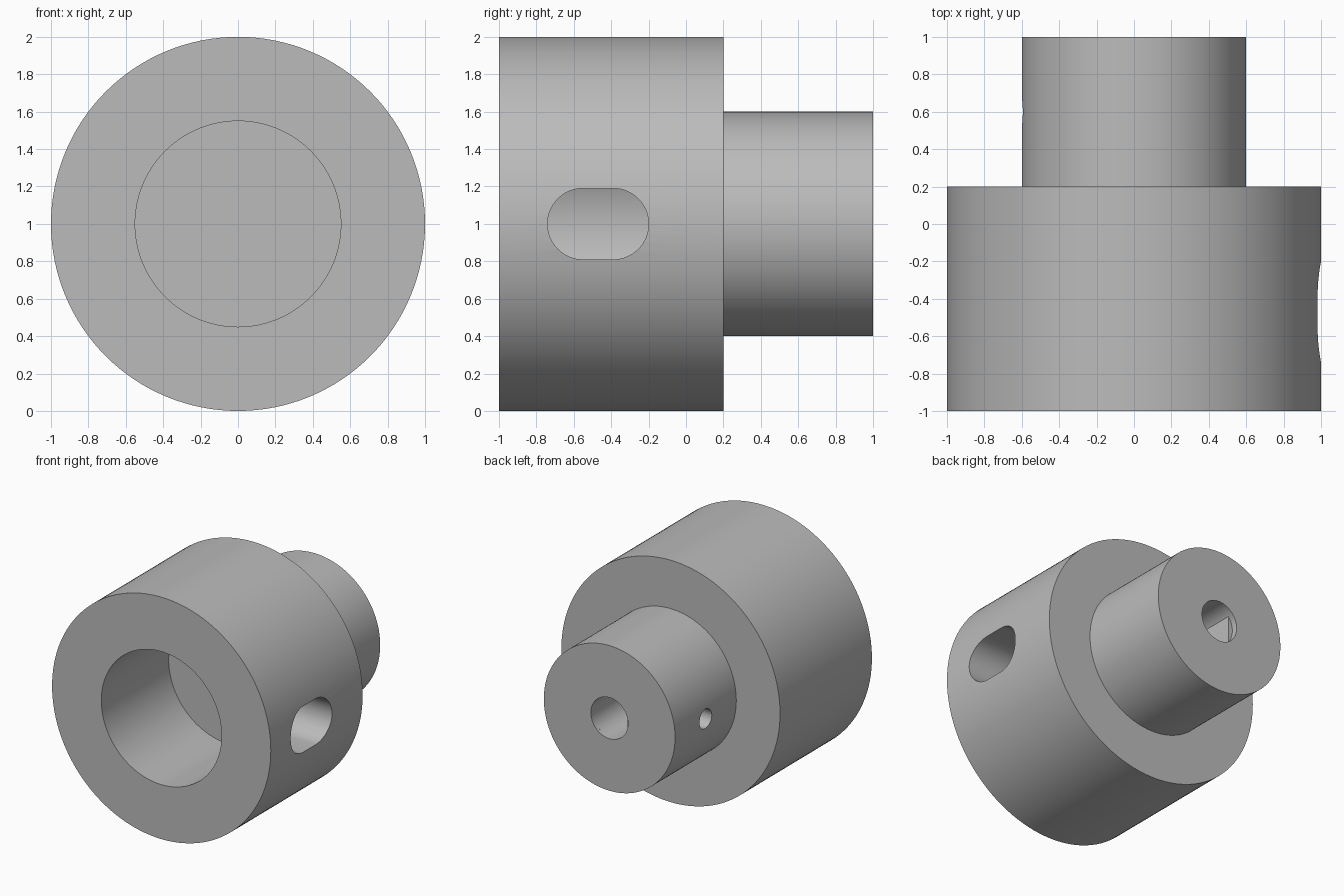
import bpy, bmesh, math
from mathutils import Matrix, Vector

cube = bpy.data.objects.get("Cube")
if cube:
    bpy.data.objects.remove(cube, do_unlink=True)

SEG = 128
AXIS_Z = 1.0

grey = bpy.data.materials.new("plain grey")
grey.use_nodes = True
COLOUR = (0.5, 0.5, 0.5, 1)
grey.diffuse_color = COLOUR
grey.node_tree.nodes["Principled BSDF"].inputs["Base Color"].default_value = COLOUR


def new_object(name, bm):
    bmesh.ops.recalc_face_normals(bm, faces=bm.faces)
    mesh = bpy.data.meshes.new(name)
    bm.to_mesh(mesh)
    bm.free()
    mesh.materials.append(grey)
    obj = bpy.data.objects.new(name, mesh)
    bpy.context.collection.objects.link(obj)
    return obj


def lathe(name, profile):
    """Revolve (radius, y) points around the central y axis."""
    bm = bmesh.new()
    verts = [bm.verts.new((r, y, AXIS_Z)) for r, y in profile]
    edges = [bm.edges.new(pair) for pair in zip(verts, verts[1:])]
    bmesh.ops.spin(bm, geom=verts + edges, cent=(0, 0, AXIS_Z), axis=(0, 1, 0),
                   angle=2 * math.pi, steps=SEG, use_merge=True)
    bmesh.ops.remove_doubles(bm, verts=bm.verts, dist=1e-5)
    return new_object(name, bm)


def prism(name, outline, offset):
    """Extrude a closed outline of 3D points along an offset."""
    bm = bmesh.new()
    face = bm.faces.new([bm.verts.new(p) for p in outline])
    top = bmesh.ops.extrude_face_region(bm, geom=[face], use_keep_orig=True)
    bmesh.ops.translate(bm, vec=Vector(offset),
                        verts=[v for v in top["geom"] if isinstance(v, bmesh.types.BMVert)])
    return new_object(name, bm)


def arc(radius, start, end, steps):
    return [(radius * math.cos(start + (end - start) * i / steps),
             radius * math.sin(start + (end - start) * i / steps)) for i in range(steps + 1)]


# Stepped collar with a blind front bore
coupling = lathe("stepped_collar", [
    (0, -0.12), (0.55, -0.12), (0.55, -1), (1, -1),
    (1, 0.2), (0.6, 0.2), (0.6, 1), (0, 1)])

# Shaft hole: round mouth, then a D section with its flat on the -x side
R, FLAT = 0.17, 0.13
mouth = prism("mouth_cutter",
              [(x, 0.95, AXIS_Z + z) for x, z in arc(R, 0, 2 * math.pi, 64)[:-1]], (0, 0.2, 0))
limit = math.pi - math.acos(FLAT / R)
d_hole = prism("shaft_hole_cutter",
               [(x, 0.2, AXIS_Z + z) for x, z in arc(R, -limit, limit, 56)], (0, 0.77, 0))

# Rounded slot through the +x wall
half = math.pi / 2
ends = [(y - 0.39, z) for y, z in arc(0.19, -half, half, 32)]
ends += [(y - 0.55, z) for y, z in arc(0.19, half, 3 * half, 32)]
slot = prism("slot_cutter", [(0.3, y, AXIS_Z + z) for y, z in ends], (0.9, 0, 0))

# Set screw hole through the -x wall of the narrow end
screw = prism("screw_cutter",
              [(-0.8, 0.6 + y, AXIS_Z + z) for y, z in arc(0.08, 0, 2 * math.pi, 48)[:-1]],
              (0.75, 0, 0))

# Apply the cuts and drop the cutters
cutters = [mouth, d_hole, slot, screw]
for cutter in cutters:
    cutter.hide_render = True
    mod = coupling.modifiers.new(cutter.name, "BOOLEAN")
    mod.operation = "DIFFERENCE"
    mod.solver = "EXACT"
    mod.object = cutter
bpy.context.view_layer.update()
graph = bpy.context.evaluated_depsgraph_get()
result = bpy.data.meshes.new_from_object(coupling.evaluated_get(graph))
coupling.modifiers.clear()
coupling.data = result
for cutter in cutters:
    bpy.data.objects.remove(cutter, do_unlink=True)

# Smooth round walls, crisp rims
bpy.ops.object.select_all(action="DESELECT")
coupling.select_set(True)
bpy.context.view_layer.objects.active = coupling
bpy.ops.object.shade_smooth_by_angle(angle=math.radians(30))
